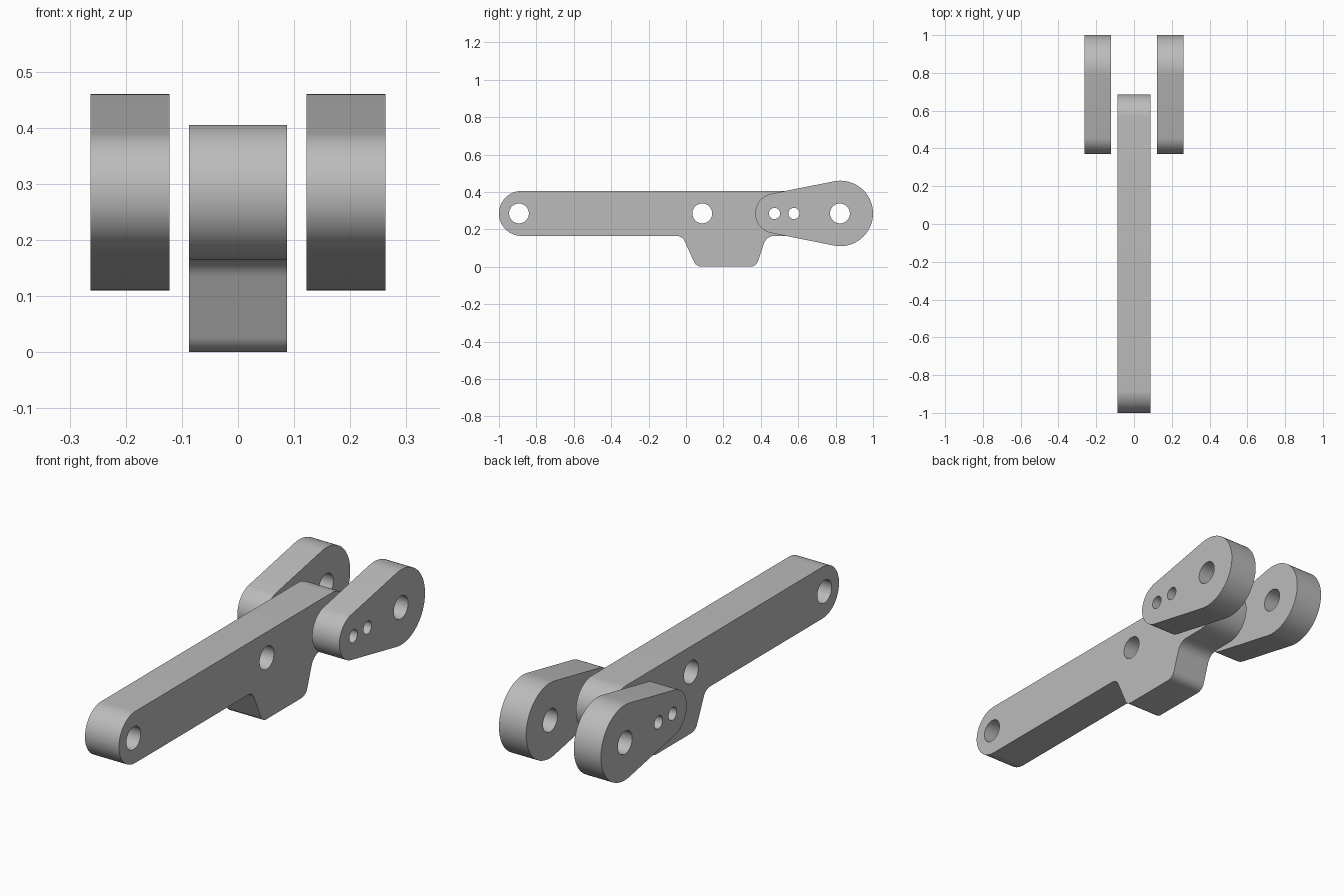
import bpy
import bmesh
from math import acos, cos, pi, radians, sin, tan
from mathutils import Matrix, Vector

cube = bpy.data.objects.get("Cube")
if cube:
    bpy.data.objects.remove(cube, do_unlink=True)

GREY = (0.5, 0.5, 0.5, 1)
metal = bpy.data.materials.new("plain grey")
metal.use_nodes = True
metal.diffuse_color = GREY
metal.node_tree.nodes["Principled BSDF"].inputs["Base Color"].default_value = GREY

AXIS = 0.285          # height of the pivot line
PIN, RIVET = 0.053, 0.03


def arc(cy, cz, r, start, end, steps=24):
    angles = [start + (end - start) * i / steps for i in range(steps + 1)]
    return [(cy + r * cos(a), cz + r * sin(a)) for a in angles]


def circle(cy, r):
    return arc(cy, AXIS, r, 0, 2 * pi, 48)[:-1]


def rounded(corners, steps=16):
    """Polygon whose corners (y, z, radius) are replaced by tangent arcs."""
    out = []
    for i, (y, z, r) in enumerate(corners):
        p = Vector((y, z))
        a = (Vector(corners[i - 1][:2]) - p).normalized()
        b = (Vector(corners[(i + 1) % len(corners)][:2]) - p).normalized()
        half = a.angle(b) / 2
        centre = p + (a + b).normalized() * r / sin(half)
        u = p + a * r / tan(half) - centre
        v = p + b * r / tan(half) - centre
        sweep = u.angle(v)
        for k in range(steps + 1):
            t = sweep * k / steps
            q = centre + (u * sin(sweep - t) + v * sin(t)) / sin(sweep)
            out.append((q.x, q.y))
    return out


def plate(name, outlines, x, thickness):
    """Extrude a side profile with holes across the width."""
    curve = bpy.data.curves.new(name + " profile", "CURVE")
    curve.dimensions = "2D"
    curve.fill_mode = "BOTH"
    curve.extrude = thickness / 2
    for points in outlines:
        spline = curve.splines.new("POLY")
        spline.points.add(len(points) - 1)
        for target, (y, z) in zip(spline.points, points):
            target.co = (y, z, 0, 1)
        spline.use_cyclic_u = True
    temp = bpy.data.objects.new(name + " profile", curve)
    bpy.context.collection.objects.link(temp)
    mesh = bpy.data.meshes.new_from_object(
        temp.evaluated_get(bpy.context.evaluated_depsgraph_get()))
    bpy.data.objects.remove(temp, do_unlink=True)
    bpy.data.curves.remove(curve)

    # profile plane becomes the side plane
    mesh.transform(Matrix(((0, 0, 1, x), (1, 0, 0, 0), (0, 1, 0, 0), (0, 0, 0, 1))))
    bm = bmesh.new()
    bm.from_mesh(mesh)
    bmesh.ops.remove_doubles(bm, verts=bm.verts, dist=0.0002)
    bmesh.ops.recalc_face_normals(bm, faces=bm.faces)
    for face in bm.faces:
        face.smooth = True
        face.material_index = 0
    bm.to_mesh(mesh)
    bm.free()
    mesh.set_sharp_from_angle(angle=radians(30))
    mesh.materials.clear()
    mesh.materials.append(metal)
    obj = bpy.data.objects.new(name, mesh)
    bpy.context.collection.objects.link(obj)
    return obj


# Long arm with rounded ends and a filleted foot underneath
TOP, BOTTOM, END = 0.405, 0.165, 0.1198
arm_outline = rounded([
    (-1, TOP, END), (-1, BOTTOM, END),
    (-0.02, BOTTOM, 0.05), (0.055, 0, 0.045),
    (0.375, 0, 0.045), (0.43, BOTTOM, 0.06),
    (0.685, BOTTOM, END), (0.685, TOP, END),
])
rivets = [circle(0.473, RIVET), circle(0.577, RIVET)]
plate("arm", [arm_outline, circle(-0.893, PIN), circle(0.087, PIN)] + rivets, 0, 0.175)

# Tapered side links: two circles joined by their common tangents
SMALL, BIG, SMALL_Y, BIG_Y = 0.107, 0.175, 0.477, 0.825
lean = acos((SMALL - BIG) / (BIG_Y - SMALL_Y))
tangent = pi - acos((BIG - SMALL) / (BIG_Y - SMALL_Y))
link_outline = (arc(BIG_Y, AXIS, BIG, -tangent, tangent, 40)
                + arc(SMALL_Y, AXIS, SMALL, lean, 2 * pi - lean, 28))
for name, side in (("left_link", 1), ("right_link", -1)):
    plate(name, [link_outline, circle(0.823, PIN)] + rivets, side * 0.1925, 0.14)
